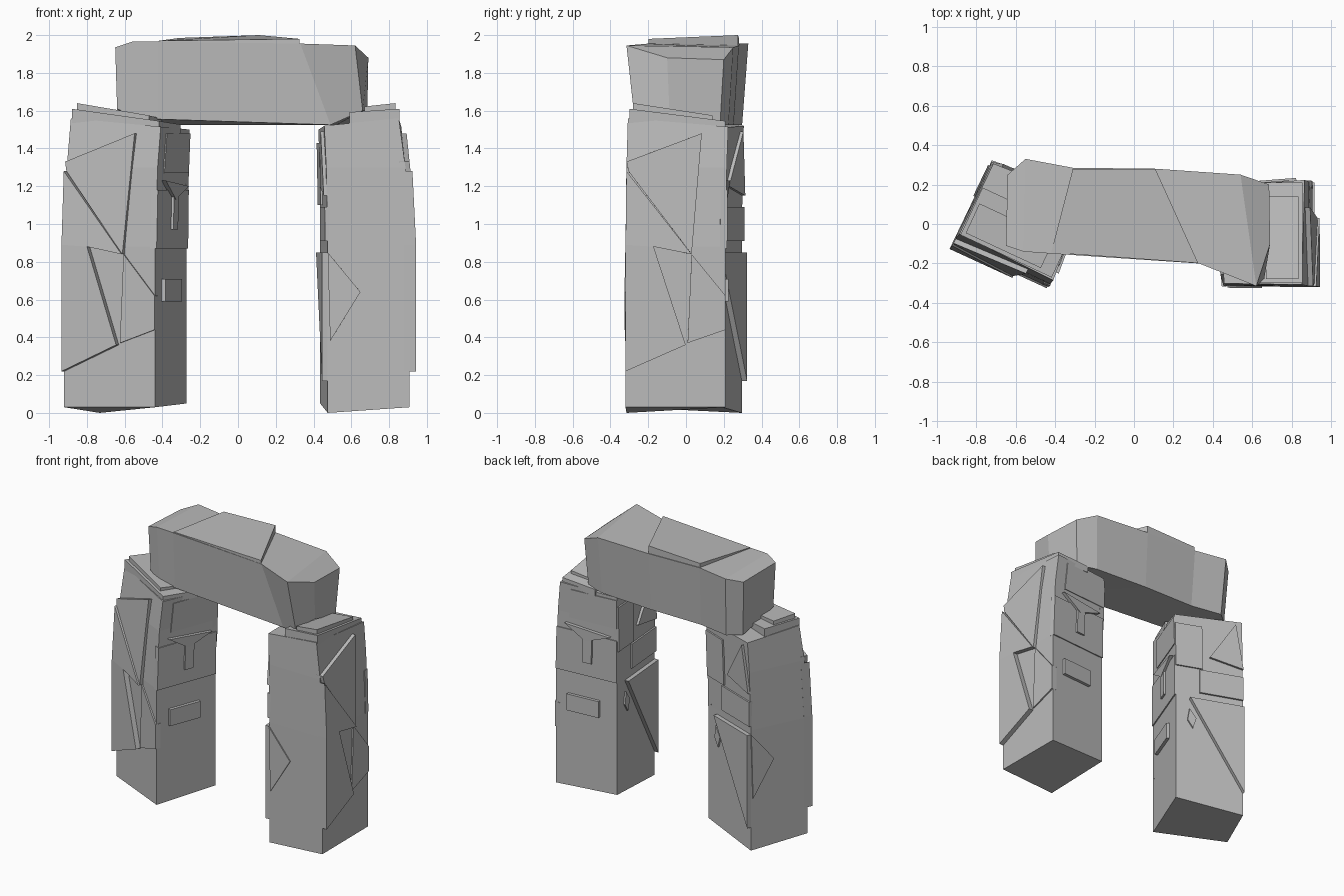
import bpy, bmesh, math
from mathutils import Vector, Matrix

cube = bpy.data.objects.get("Cube")
if cube:
    bpy.data.objects.remove(cube, do_unlink=True)

grey = (0.5, 0.5, 0.5, 1)
stone = bpy.data.materials.new("grey_stone")
stone.use_nodes = True
stone.diffuse_color = grey
stone.node_tree.nodes["Principled BSDF"].inputs["Base Color"].default_value = grey


def finish(bm, name):
    """Turn the built geometry into a flat-shaded stone mesh."""
    bmesh.ops.recalc_face_normals(bm, faces=bm.faces)
    mesh = bpy.data.meshes.new(name)
    bm.to_mesh(mesh)
    bm.free()
    mesh.materials.append(stone)
    return mesh


def place(mesh, name, matrix=Matrix()):
    ob = bpy.data.objects.new(name, mesh)
    ob.matrix_world = matrix
    bpy.context.collection.objects.link(ob)


def loft(bm, rings):
    """Skin a list of equal-length point rings and close both ends."""
    loops = [[bm.verts.new(point) for point in ring] for ring in rings]
    count = len(loops[0])
    for low, high in zip(loops, loops[1:]):
        for i in range(count):
            j = (i + 1) % count
            bm.faces.new((low[i], low[j], high[j], high[i]))
    bm.faces.new(loops[0][::-1])
    bm.faces.new(loops[-1])


def prism(bm, top, floor):
    """Block with a sloping top and a level underside."""
    loft(bm, [[(x, y, floor) for x, y, z in top], top])


# Pillar corners: foot position, lean at the top, foot height, top height
waist = .88
corners = [
    (Vector((.908, -.32, 0)), Vector((-.055, .012, 0)), .03, 1.56),
    (Vector((.905, .21, 0)), Vector((-.045, .015, 0)), .03, 1.515),
    (Vector((.435, .175, 0)), Vector((-.01, .015, 0)), .05, 1.5),
    (Vector((.475, -.315, 0)), Vector((-.02, .015, 0)), 0, 1.52),
]


def corner_at(index, z):
    """The pillar is upright to its waist, then leans in more and more."""
    foot, lean = corners[index % len(corners)][:2]
    rise = max(0, (z - waist) / (1.55 - waist))
    return foot + lean * rise ** 2 + Vector((0, 0, z))


def slab(bm, side, depth, outline):
    """Stone facing: outline in (fraction across the side, height)."""
    across = corner_at(side + 1, waist) - corner_at(side, waist)
    out = Vector((across.y, -across.x, 0)).normalized()
    base = [corner_at(side, z).lerp(corner_at(side + 1, z), u) for u, z in outline]
    loft(bm, [[p - out * .03 for p in base], [p + out * depth for p in base]])


bm = bmesh.new()
rings = [[corner_at(i, c[2]) for i, c in enumerate(corners)]]
rings += [[corner_at(i, z) for i in range(len(corners))] for z in (waist, 1.3)]
rings += [[corner_at(i, c[3]) for i, c in enumerate(corners)]]
loft(bm, rings)
body = finish(bm, "pillar_body")

# Angular stone shards on the four sides
OUTER, BACK, INNER, FRONT = range(4)
bm = bmesh.new()
for side, depth, outline in [
    (OUTER, .025, [(0, 1.33), (.74, 1.48), (.66, .84), (.02, 1.28)]),
    (OUTER, .035, [(0, 1.28), (.66, .84), (.28, .88), (0, .89)]),
    (OUTER, .035, [(0, .89), (.28, .88), (.6, .36), (0, .22)]),
    (OUTER, .01, [(.66, .84), (1, .62), (1, .44), (.62, .37)]),
    (BACK, .025, [(.15, 1.23), (.5, 1.13), (.9, 1.2)]),
    (INNER, .03, [(.2, .85), (1, .85), (1, .17)]),
    (INNER, .012, [(.17, .68), (.25, .62), (.3, .7), (.2, .77)]),
    (INNER, .018, [(.5, 1.2), (1, 1.15), (.9, 1.49)]),
    (FRONT, .008, [(0, .85), (.4, .64), (.03, .38)]),
]:
    slab(bm, side, depth, outline)

# Squared blocks: left and right fraction, bottom and top height
for side, depth, left, right, low, high in [
    (BACK, .022, .2, .72, .59, .71),
    (BACK, .022, .45, .6, .97, 1.2),
    (BACK, .008, 0, 1, .87, 1.18),
    (BACK, .006, .2, 1, 1.27, 1.48),
    (INNER, .014, .35, 1, .91, 1.09),
    (INNER, .012, 0, .4, 1.1, 1.43),
]:
    slab(bm, side, depth, [(left, low), (right, low), (right, high), (left, high)])
facings = finish(bm, "pillar_facings")

# Two sloping cap stones, the smaller on the larger
bm = bmesh.new()
for x0, x1, y0, y1, height in [(.59, .855, -.3, .21, 1.61), (.67, .835, -.28, .14, 1.64)]:
    drop, tilt = height - .065, .018
    prism(bm, [(x0, y0, height - tilt), (x1, y0, height),
               (x1, y1, drop), (x0, y1, drop - tilt)], 1.48)
caps = finish(bm, "cap_stones")

# The second pillar is the first one turned about its outer front corner
turned = (Matrix.Translation((-.92, -.095, 0))
          @ Matrix.Rotation(math.radians(-115), 4, 'Z')
          @ Matrix.Translation((-.908, .32, 0)))
for label, matrix in (("left", Matrix()), ("right", turned)):
    place(body, label + "_pillar", matrix)
    place(facings, label + "_pillar_facings", matrix)
    place(caps, label + "_cap_stones", matrix)

# Lintel sections: front x above and below, back x, front y, back y, bottom, top
bm = bmesh.new()
sections = []
for xf, foot, xb, yf, yb, low, high in [
    (-.65, -.64, -.64, -.11, .25, 1.61, 1.935),
    (-.56, -.55, -.55, -.14, .33, 1.57, 1.965),
    (-.42, -.42, -.31, -.15, .285, 1.555, 1.965),
    (.33, .49, .11, -.2, .28, 1.525, 1.955),
    (.62, .66, .54, -.315, .25, 1.6, 1.945),
    (.69, .685, .685, -.1, .2, 1.605, 1.88),
]:
    # The underside is narrower and dips to a level edge at the back
    sections.append([(foot, yf * .88, low), (xf, yf, high),
                     (xb, yb, high - .01), (xb * .97, yb * .9, 1.525)])
loft(bm, sections)
place(finish(bm, "lintel"), "lintel")

# Thin raised layer on the lintel
bm = bmesh.new()
prism(bm, [(-.42, -.145, 1.97), (.325, -.198, 1.98), (.11, .275, 2), (-.31, .28, 1.985)], 1.93)
place(finish(bm, "lintel_top_layer"), "lintel_top_layer")
